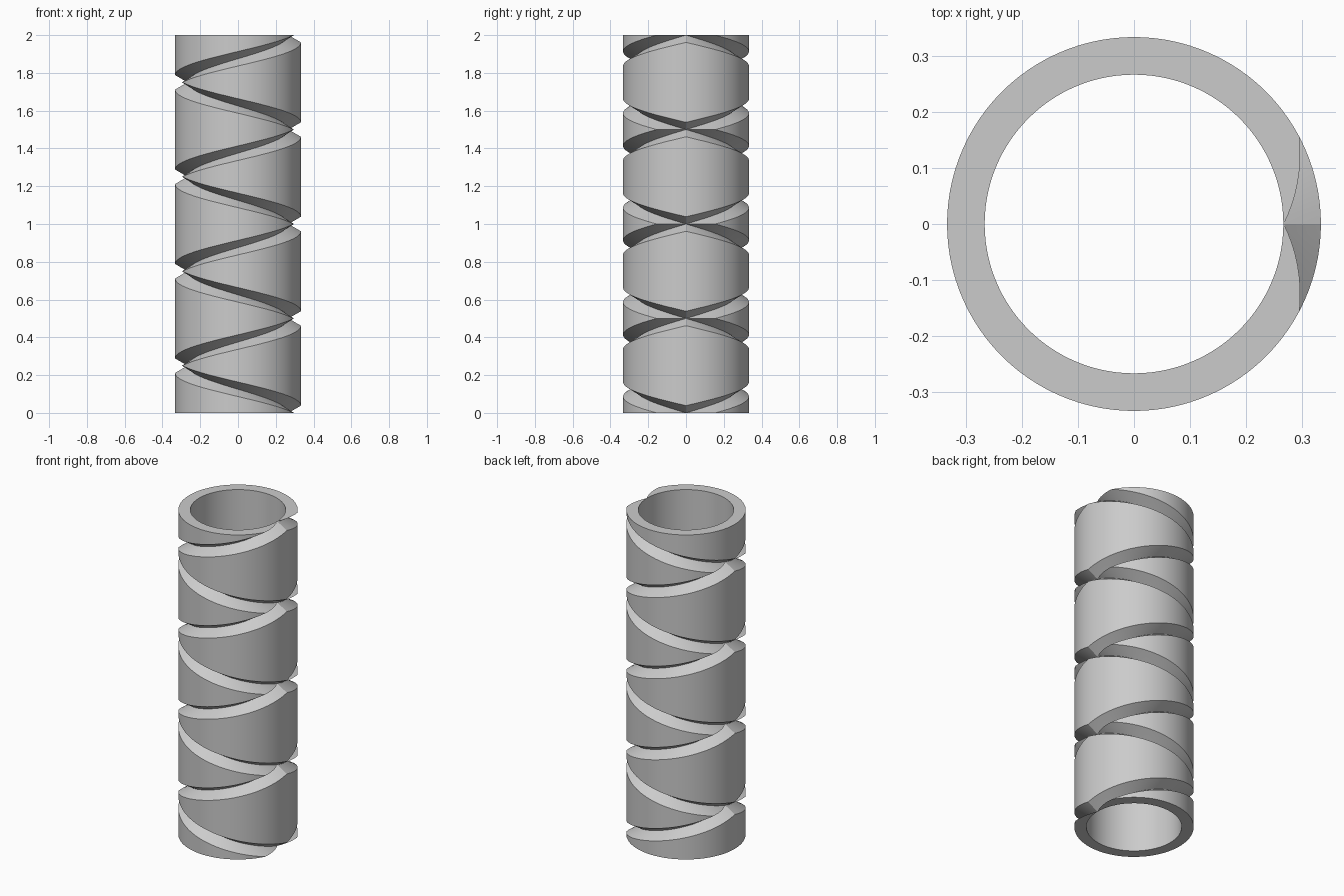
import bpy
import bmesh
from math import sin, cos, tau, radians

cube = bpy.data.objects.get("Cube")
if cube:
    bpy.data.objects.remove(cube, do_unlink=True)

# Tube dimensions and groove layout
OUTER, INNER, HEIGHT = 1 / 3, 0.2663, 2.0
FLOOR = 0.267            # radius at the bottom of the grooves
PITCH = 0.5              # rise per turn of both helices
COLS = 104               # columns around; one row rises exactly as a helix does per column
ROWS = round(HEIGHT / PITCH * COLS)
HALF = 8                 # groove half width, in rows


def groove_distance(n):
    """Rows from the nearest turn of a groove."""
    n %= COLS
    return min(n, COLS - n)


def outer_radius(i, j):
    near = min(groove_distance(j - i), groove_distance(j + i), HALF)
    return FLOOR + (OUTER - FLOOR) * near / HALF


def ring_point(radius, i, z):
    a = tau * i / COLS
    return (radius * cos(a), radius * sin(a), z)


bm = bmesh.new()

# Outer wall, carved by a right-hand and a left-hand V groove
wall = [[bm.verts.new(ring_point(outer_radius(i, j), i, HEIGHT * j / ROWS))
         for i in range(COLS)] for j in range(ROWS + 1)]
for j in range(ROWS):
    for i in range(COLS):
        k = (i + 1) % COLS
        a, b, c, d = wall[j][i], wall[j][k], wall[j + 1][k], wall[j + 1][i]
        # split each cell along the groove that passes closest
        rising = min(groove_distance(j - i), groove_distance(j - i + 1),
                     groove_distance(j - i - 1))
        falling = min(groove_distance(j + i), groove_distance(j + i + 1),
                      groove_distance(j + i + 2))
        if min(rising, falling) >= HALF:
            bm.faces.new((a, b, c, d))
            continue
        mid_up = abs((j - i + COLS / 2) % COLS - COLS / 2)
        mid_down = abs((j + i + 1 + COLS / 2) % COLS - COLS / 2)
        if mid_up < mid_down:
            bm.faces.new((a, b, c))
            bm.faces.new((a, c, d))
        else:
            bm.faces.new((a, b, d))
            bm.faces.new((b, c, d))

# Smooth bore and the two flat end rims
bore = [[bm.verts.new(ring_point(INNER, i, z)) for i in range(COLS)]
        for z in (0, HEIGHT)]
for i in range(COLS):
    k = (i + 1) % COLS
    bm.faces.new((bore[0][k], bore[0][i], bore[1][i], bore[1][k]))
    bm.faces.new((wall[0][k], wall[0][i], bore[0][i], bore[0][k]))
    bm.faces.new((wall[-1][i], wall[-1][k], bore[1][k], bore[1][i]))

bmesh.ops.recalc_face_normals(bm, faces=bm.faces)
mesh = bpy.data.meshes.new("grooved_tube")
bm.to_mesh(mesh)
bm.free()

# Plain grey material
grey = bpy.data.materials.new("plain_grey")
grey.use_nodes = True
color = (0.6, 0.6, 0.6, 1)
grey.diffuse_color = color
grey.node_tree.nodes["Principled BSDF"].inputs["Base Color"].default_value = color
mesh.materials.append(grey)

tube = bpy.data.objects.new("grooved_tube", mesh)
bpy.context.collection.objects.link(tube)
bpy.ops.object.select_all(action="DESELECT")
tube.select_set(True)
bpy.context.view_layer.objects.active = tube
bpy.ops.object.shade_smooth_by_angle(angle=radians(25))
